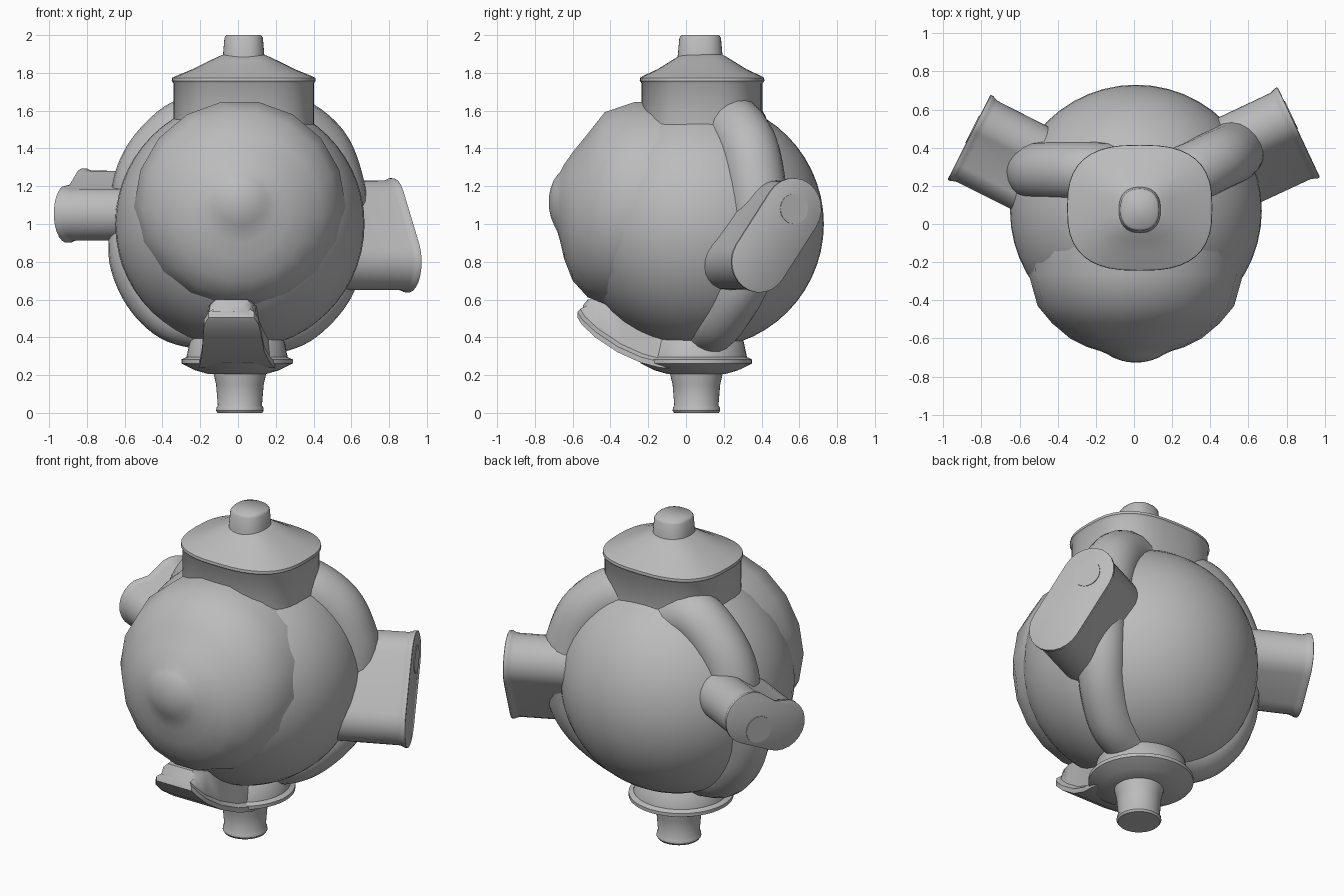
import bpy, bmesh, math
from mathutils import Vector

if "Cube" in bpy.data.objects:
    bpy.data.objects.remove(bpy.data.objects["Cube"])

mat = bpy.data.materials.new("plain grey")
mat.diffuse_color = (0.5, 0.5, 0.5, 1)
mat.use_nodes = True
mat.node_tree.nodes["Principled BSDF"].inputs["Base Color"].default_value = mat.diffuse_color


def finish(name, bm, angle=35):
    bmesh.ops.remove_doubles(bm, verts=bm.verts, dist=1e-5)
    bmesh.ops.recalc_face_normals(bm, faces=bm.faces)
    me = bpy.data.meshes.new(name)
    bm.to_mesh(me)
    bm.free()
    me.materials.append(mat)
    for p in me.polygons:
        p.use_smooth = True
    me.set_sharp_from_angle(angle=math.radians(angle))
    ob = bpy.data.objects.new(name, me)
    bpy.context.collection.objects.link(ob)
    return ob


def loft(name, rings, angle=35):
    """Skin equal-length rings of points and cap both ends."""
    bm = bmesh.new()
    vs = [[bm.verts.new(p) for p in r] for r in rings]
    n = len(vs[0])
    for a, b in zip(vs, vs[1:]):
        for i in range(n):
            j = (i + 1) % n
            bm.faces.new((a[i], a[j], b[j], b[i]))
    bm.faces.new(vs[0])
    bm.faces.new(vs[-1])
    return finish(name, bm, angle)


def squircle(cx, cy, z, rx, ry, e=2.0, n=40):
    pts = []
    for i in range(n):
        t = 2 * math.pi * i / n
        c, s = math.cos(t), math.sin(t)
        pts.append((cx + rx * math.copysign(abs(c) ** (2 / e), c),
                    cy + ry * math.copysign(abs(s) ** (2 / e), s), z))
    return pts


def catmull(pts, steps=6):
    p = [Vector(q) for q in pts]
    p = [2 * p[0] - p[1]] + p + [2 * p[-1] - p[-2]]
    out = []
    for i in range(1, len(p) - 2):
        a, b, c, d = p[i - 1:i + 3]
        for k in range(steps):
            t = k / steps
            out.append(0.5 * (2 * b + (c - a) * t + (2 * a - 5 * b + 4 * c - d) * t * t
                              + (3 * b - a - 3 * c + d) * t ** 3))
    return out + [p[-2]]


def tube(name, pts, r, n=20):
    path = catmull(pts)
    rings = []
    for i, p in enumerate(path):
        t = (path[min(i + 1, len(path) - 1)] - path[max(i - 1, 0)]).normalized()
        u = t.cross(Vector((0, 1, 0))).normalized()
        v = t.cross(u)
        rings.append([p + r * (math.cos(a) * u + math.sin(a) * v)
                      for a in (2 * math.pi * k / n for k in range(n))])
    loft(name, rings)


# main ball
bm = bmesh.new()
bmesh.ops.create_uvsphere(bm, u_segments=48, v_segments=28, radius=0.66)
bmesh.ops.translate(bm, verts=bm.verts, vec=(0.01, 0.07, 1.0))
finish("ball_body", bm)

# front dome with a central bump: y, radius, centre height
prof = [(.1, .55, 1.1), (-.1, .555, 1.1), (-.27, .56, 1.095), (-.43, .515, 1.085), (-.52, .44, 1.045),
        (-.60, .345, 1.04), (-.645, .255, 1.065), (-.665, .19, 1.09), (-.682, .15, 1.11),
        (-.70, .12, 1.115), (-.715, .08, 1.115), (-.724, .04, 1.115), (-.726, .01, 1.115)]
loft("front_dome", [[(0.01 + r * math.cos(2 * math.pi * k / 18), y,
                      z + r * math.sin(2 * math.pi * k / 18)) for k in range(18)]
                    for y, r, z in prof], 60)

# top lid: band, rim, sloped roof
lid = [(1.5, .372, .32), (1.745, .372, .32), (1.758, .381, .33), (1.774, .379, .328),
       (1.785, .355, .31), (1.82, .27, .235), (1.86, .19, .17), (1.888, .13, .125), (1.90, .1, .1)]
loft("top_lid", [squircle(.03, .085, z, a, b, 2.7) for z, a, b in lid], 40)
loft("top_knob", [squircle(.03, .075, z, r, r * 1.08, 2.4)
                  for z, r in [(1.87, .115), (1.9, .109), (1.985, .102), (2.0, .092)]], 60)

# bottom nozzle and collar
loft("bottom_nozzle", [squircle(.01, .055, z, r, r) for z, r in
                       [(0, .118), (.012, .126), (.028, .124), (.04, .117), (.15, .126), (.21, .14), (.3, .15)]], 40)
loft("bottom_collar", [squircle(-.005, .055, z, r, r) for z, r in
                       [(.205, .15), (.225, .22), (.262, .295), (.283, .295), (.295, .268),
                        (.38, .25), (.41, .22), (.46, .15)]], 40)


# upturned tongue under the front, with a lip along its lower edge
def tongue_ring(y, z0, z1, w, cx):
    s = 0.022
    return [(cx - w, y, z0), (cx - w, y, z0 + .03), (cx - w + s, y + .015, z0 + .045),
            (cx - w + s + .01, y + .03, z1 - .03), (cx - w + s + .04, y + .03, z1),
            (cx + w - s - .04, y + .03, z1), (cx + w - s - .01, y + .03, z1 - .03),
            (cx + w - s, y + .015, z0 + .045), (cx + w, y, z0 + .03), (cx + w, y, z0)]


stations = [(-.575, .505, .57, .12, -.035), (-.55, .465, .60, .145, -.035), (-.48, .40, .60, .155, -.03),
            (-.36, .32, .58, .165, -.025), (-.24, .266, .5, .185, -.015), (-.14, .24, .42, .2, -.005),
            (-.02, .23, .4, .19, 0)]
loft("front_tongue", [tongue_ring(*s) for s in stations], 40)


# side arms: tilted capsule section with an end lip and round plug
def arm(side, c1, c2, r, direction, plug, waist=0.0, length=0.6):
    d = Vector(direction).normalized()
    u = Vector((0, 0, 1)).cross(d).normalized()
    up = Vector((0, 0, 1))
    c1, c2 = Vector(c1), Vector(c2)
    ax = c1 - c2
    base = math.atan2(ax.dot(up), ax.dot(u))

    def ring(rad, off):
        pts = []
        for c, start in ((c1, -math.pi / 2), (c2, math.pi / 2)):
            for k in range(13):
                a = base + start + math.pi * k / 12
                pts.append(c + rad * (math.cos(a) * u + math.sin(a) * up) + off * d)
        # shallow dip between the two lobes
        pts.append((pts[-1] + pts[0]) / 2 - up * waist)
        return pts
    loft(side + "_arm", [ring(r - .014, -length), ring(r - .012, -.05), ring(r - .006, -.03),
                         ring(r, -.018), ring(r, -.003), ring(r - .006, 0)], 40)
    p = Vector(plug)
    loft(side + "_arm_plug", [[p + .08 * (math.cos(a) * u + math.sin(a) * up) + off * d
                               for a in (2 * math.pi * k / 24 for k in range(24))]
                              for off in (-.02, .004)])


arm("right", (.822, .571, 1.08), (.906, .392, .80), .163, (.905, .424, 0), (.822, .571, 1.08))
arm("left", (-.822, .54, 1.14), (-.908, .37, 1.055), .155, (-.89, .45, 0), (-.845, .495, 1.06), .03)

# ridges running from lid to arms and arms to collar
tube("right_upper_ridge", [(.1, .22, 1.46), (.26, .25, 1.52), (.43, .33, 1.40), (.51, .37, 1.2), (.53, .39, 1.0)], .16)
tube("right_lower_ridge", [(.55, .38, .95), (.52, .34, .78), (.45, .27, .63), (.31, .18, .495), (.15, .12, .44)], .137)
tube("left_upper_ridge", [(-.05, .27, 1.44), (-.24, .275, 1.52), (-.41, .275, 1.395), (-.505, .275, 1.22), (-.52, .29, 1.0)], .155)
tube("left_lower_ridge", [(-.53, .24, 1.0), (-.535, .2, .82), (-.465, .17, .65), (-.34, .13, .525), (-.18, .1, .48)], .148)
